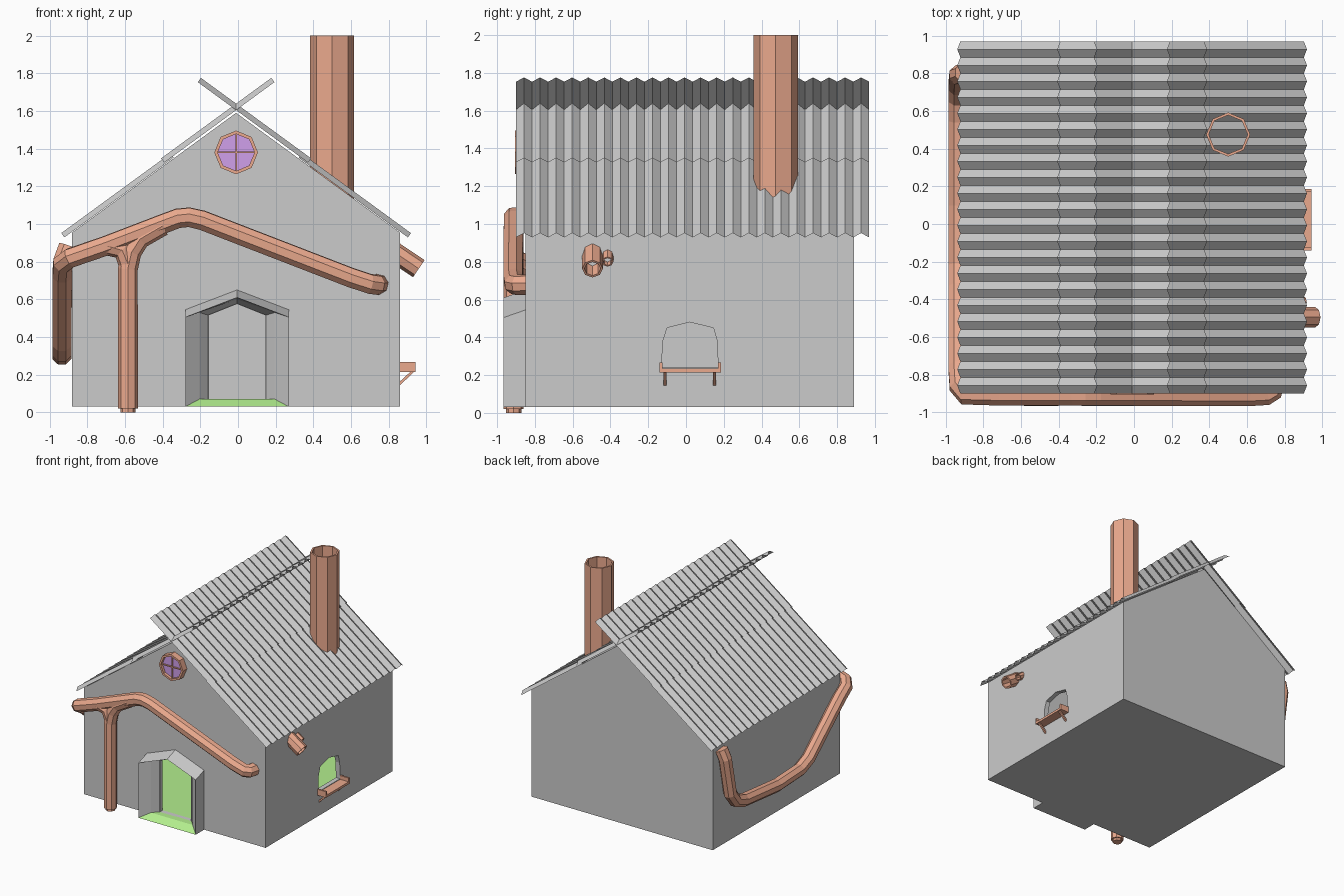
import bpy, bmesh, math
from mathutils import Vector

if "Cube" in bpy.data.objects:
    bpy.data.objects.remove(bpy.data.objects["Cube"])

CX = -0.01                      # centre line of the house
SLOPE = 0.73


def mat(name, rgb):
    m = bpy.data.materials.new(name)
    m.diffuse_color = (*rgb, 1)
    m.use_nodes = True
    m.node_tree.nodes["Principled BSDF"].inputs["Base Color"].default_value = m.diffuse_color
    return m


CLAY = mat("clay", (0.83, 0.40, 0.27))
GREEN = mat("green", (0.45, 0.86, 0.27))
PURPLE = mat("purple", (0.63, 0.35, 0.83))


def add(name, bm, *mats):
    bmesh.ops.recalc_face_normals(bm, faces=bm.faces)
    me = bpy.data.meshes.new(name)
    bm.to_mesh(me)
    bm.free()
    for m in mats:
        me.materials.append(m)
    ob = bpy.data.objects.new(name, me)
    bpy.context.collection.objects.link(ob)
    return ob


def loft(name, loops, *mats, ring=False, cap=False, paint=None):
    """Skin equal-length loops; paint(i, j) picks a material index."""
    bm = bmesh.new()
    vs = [[bm.verts.new(p) for p in lp] for lp in loops]
    n, k = len(vs[0]), len(vs)
    for i in range(k if ring else k - 1):
        a, b = vs[i], vs[(i + 1) % k]
        for j in range(n):
            f = bm.faces.new((a[j], a[(j + 1) % n], b[(j + 1) % n], b[j]))
            if paint:
                f.material_index = paint(i, j)
    if cap:
        bm.faces.new(vs[0])
        bm.faces.new(vs[-1])
    return add(name, bm, *mats)


def box(name, lo, hi, *mats):
    def rect(z):
        return [(lo[0], lo[1], z), (hi[0], lo[1], z), (hi[0], hi[1], z), (lo[0], hi[1], z)]
    return loft(name, [rect(lo[2]), rect(hi[2])], *mats, cap=True)


def gable(w, zb, eave, apex, y, cx=CX):
    return [(cx - w, y, zb), (cx - w, y, eave), (cx, y, apex), (cx + w, y, eave), (cx + w, y, zb)]


def pipe(name, p0, p1, r, wall, sides=8):
    """Hollow straight pipe, open at both ends."""
    p0, p1 = Vector(p0), Vector(p1)
    q = (p1 - p0).to_track_quat('Z', 'Y')

    def circ(c, rad):
        return [c + q @ Vector((rad * math.cos(t), rad * math.sin(t), 0))
                for t in (math.tau * i / sides for i in range(sides))]
    return loft(name, [circ(p0, r), circ(p1, r), circ(p1, r - wall), circ(p0, r - wall)], CLAY, ring=True)


def sweep(name, pts, r):
    """Capped eight-sided tube along a path."""
    cu = bpy.data.curves.new(name, 'CURVE')
    cu.dimensions = '3D'
    cu.bevel_depth, cu.bevel_resolution, cu.use_fill_caps = r, 2, True
    sp = cu.splines.new('POLY')
    sp.points.add(len(pts) - 1)
    for p, c in zip(sp.points, pts):
        p.co = (*c, 1)
    sp.use_smooth = False
    tmp = bpy.data.objects.new(name + "_path", cu)
    bpy.context.collection.objects.link(tmp)
    bpy.context.view_layer.update()
    me = bpy.data.meshes.new_from_object(tmp.evaluated_get(bpy.context.evaluated_depsgraph_get()))
    bpy.data.objects.remove(tmp)
    me.materials.clear()
    me.materials.append(CLAY)
    for p in me.polygons:
        p.material_index = 0
        p.use_smooth = False
    ob = bpy.data.objects.new(name, me)
    bpy.context.collection.objects.link(ob)


def cut(ob, cutter):
    m = ob.modifiers.new("cut", 'BOOLEAN')
    m.operation, m.solver, m.object = 'DIFFERENCE', 'EXACT', cutter
    bpy.context.view_layer.objects.active = ob
    bpy.ops.object.modifier_apply(modifier=m.name)
    bpy.data.objects.remove(cutter)


# House shell: hollow, with a doorway and an arched side window
house = loft("house_walls", [gable(0.87, 0.03, 0.955, 1.59, y) for y in (-0.85, 0.89)], cap=True)
cut(house, loft("cavity", [gable(0.83, 0.06, 0.935, 1.54, y) for y in (-0.81, 0.85)], cap=True))
cut(house, loft("doorway", [gable(0.15, 0.07, 0.515, 0.575, y, -0.005) for y in (-0.9, -0.75)], cap=True))
arch = [(-0.13, 0.24), (-0.122, 0.38), (-0.1, 0.45), (0.02, 0.48),
        (0.145, 0.45), (0.165, 0.38), (0.17, 0.24)]
cut(house, loft("window_hole", [[(x, y, z) for y, z in arch] for x in (0.78, 0.9)], cap=True))
box("floor", (-0.84, -0.81, 0.055), (0.82, 0.85, 0.07), GREEN)

# Splayed porch with a green threshold
loft("porch", [gable(0.275, 0.03, 0.545, 0.65, -0.85, -0.005),
               gable(0.275, 0.03, 0.505, 0.61, -0.965, -0.005),
               gable(0.20, 0.07, 0.53, 0.60, -0.90, -0.005),
               gable(0.15, 0.07, 0.515, 0.575, -0.845, -0.005)],
     mat("stone", (0.8, 0.8, 0.8)), GREEN, paint=lambda i, j: int(i > 0 and j == 4))


# Corrugated roof: two overlapping sheets per side, crossing over the ridge
def sheet(name, side, x0, x1, lift, teeth=22, h=0.028):
    n = Vector((SLOPE, 0, 1)).normalized()
    bm = bmesh.new()
    prev = None
    for i in range(teeth * 2 + 1):
        y = -0.90 + 1.87 * i / (teeth * 2)
        off = n * (lift + (h / 2 if i % 2 else -h / 2))
        row = []
        for x in (x0, x1):
            p = Vector((x, y, 1.612 - SLOPE * x)) + off
            row.append(bm.verts.new((CX + side * p.x, p.y, p.z)))
        if prev:
            bm.faces.new((prev[0], prev[1], row[1], row[0]))
        prev = row
    add(name, bm)


for side, tag in ((1, "right"), (-1, "left")):
    sheet("lower_roof_" + tag, side, 0.34, 0.92, 0)
    sheet("upper_roof_" + tag, side, -0.20, 0.385, 0.008)

# Chimney and side wall outlets
pipe("chimney", (0.5, 0.475, 1.05), (0.5, 0.475, 2.0), 0.117, 0.014)
pipe("large_outlet", (0.83, -0.495, 0.85), (0.96, -0.495, 0.763), 0.055, 0.012)
pipe("small_outlet", (0.83, -0.415, 0.847), (0.90, -0.415, 0.80), 0.031, 0.008)

# Round gable window
WZ = 1.38
pipe("round_window_frame", (CX, -0.84, WZ), (CX, -0.905, WZ), 0.116, 0.018)
ring = [(CX + 0.1 * math.cos(i * math.pi / 4), WZ + 0.1 * math.sin(i * math.pi / 4)) for i in range(8)]
loft("round_window_pane", [[(x, y, z) for x, z in ring] for y in (-0.86, -0.88)], PURPLE, cap=True)
box("round_window_bar_upright", (CX - 0.004, -0.892, WZ - 0.1), (CX + 0.004, -0.87, WZ + 0.1), CLAY)
box("round_window_bar_cross", (CX - 0.1, -0.892, WZ - 0.004), (CX + 0.1, -0.87, WZ + 0.004), CLAY)

# Window shelf with raised ends and slanting brackets
box("shelf", (0.85, -0.14, 0.215), (0.943, 0.185, 0.235), CLAY)
for i, y in enumerate((-0.14, 0.17)):
    box(f"shelf_end_{i}", (0.85, y, 0.215), (0.943, y + 0.015, 0.267), CLAY)
for i, y in enumerate((-0.11, 0.15)):
    strut = [(0.85, 0.135), (0.935, 0.215), (0.915, 0.215), (0.85, 0.155)]
    loft(f"shelf_bracket_{i}", [[(x, yy, z) for x, z in strut] for yy in (y - 0.008, y + 0.008)], CLAY, cap=True)

# Big pipe: along the left wall, round the corner, across the front
sweep("wrapping_pipe", [
    (-0.90, 0.80, 0.88), (-0.93, 0.79, 0.80), (-0.935, 0.73, 0.48), (-0.935, 0.66, 0.39),
    (-0.935, 0.55, 0.35), (-0.935, 0.10, 0.305), (-0.935, -0.22, 0.32), (-0.935, -0.34, 0.37),
    (-0.935, -0.76, 0.73), (-0.93, -0.86, 0.79), (-0.89, -0.91, 0.82), (-0.70, -0.912, 0.885),
    (-0.40, -0.912, 1.00), (-0.32, -0.912, 1.03), (-0.26, -0.912, 1.036), (-0.19, -0.912, 1.02),
    (0.60, -0.915, 0.715), (0.70, -0.91, 0.682), (0.735, -0.89, 0.678), (0.745, -0.84, 0.68)], 0.055)

# Downpipe, forking into the big pipe
sweep("downpipe", [(-0.585, -0.912, 0.02), (-0.585, -0.912, 0.76), (-0.565, -0.912, 0.85),
                   (-0.52, -0.912, 0.92), (-0.40, -0.912, 0.99)], 0.053)
sweep("downpipe_fork", [(-0.585, -0.912, 0.70), (-0.585, -0.912, 0.79), (-0.615, -0.912, 0.86),
                        (-0.70, -0.912, 0.885)], 0.051)
sweep("downpipe_tip", [(-0.585, -0.912, 0.0), (-0.585, -0.912, 0.03)], 0.04)
